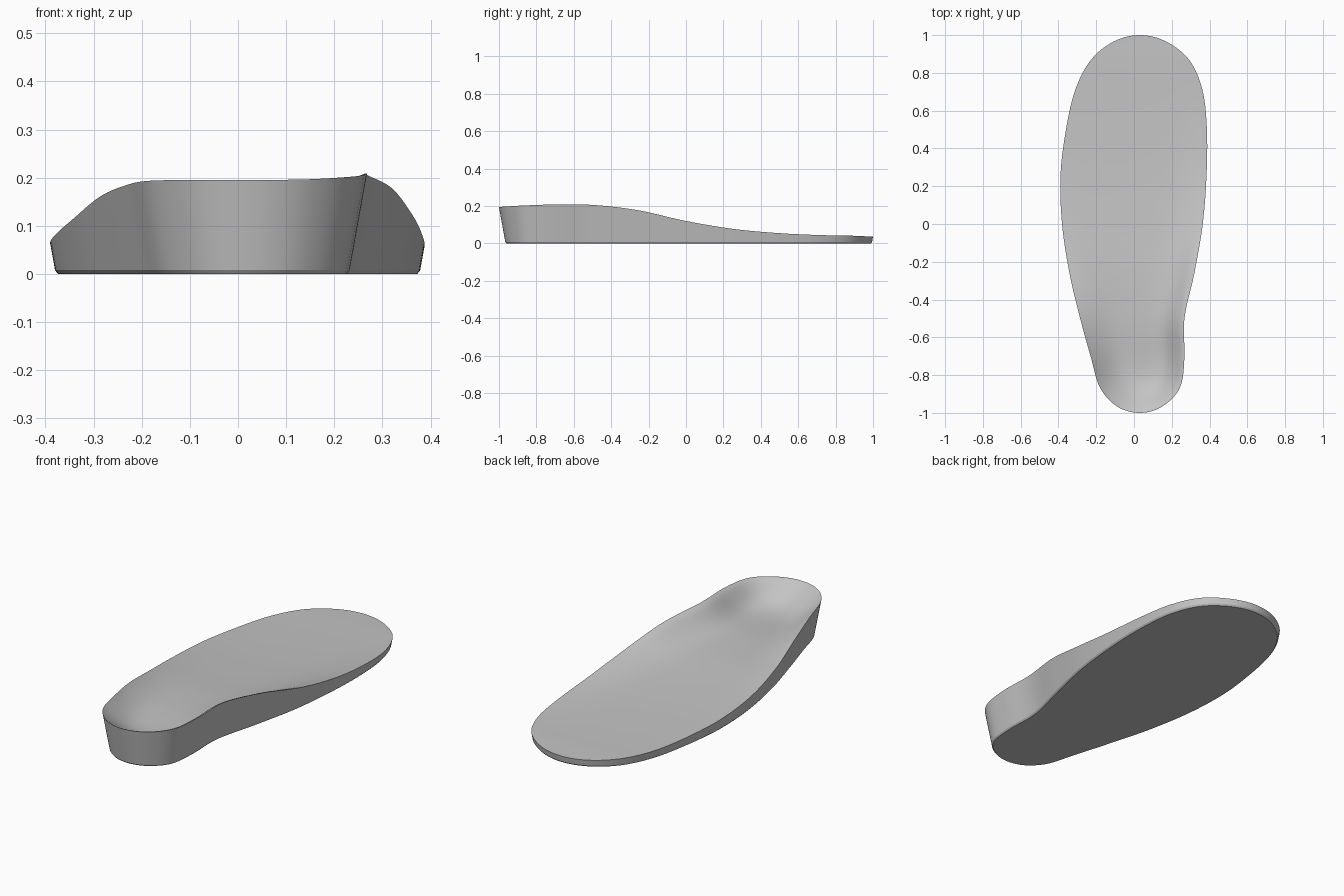
import bpy, bmesh, math
from mathutils import Vector

cube = bpy.data.objects.get("Cube")
if cube:
    bpy.data.objects.remove(cube, do_unlink=True)

# Profiles from heel to toe, at equal angle steps (y = -cos(angle))
LEFT_X = [.03, -.09, -.18, -.228, -.285, -.342, -.381, -.389, -.36, -.312, -.23, -.108, .03]
RIGHT_X = [.03, .15, .243, .267, .267, .32, .364, .384, .386, .363, .294, .17, .03]
LEFT_Z = [.195, .195, .194, .186, .162, .115, .08, .061, .05, .044, .041, .038, .037]
RIGHT_Z = [.195, .197, .203, .208, .206, .178, .12, .077, .055, .045, .042, .038, .037]
FLOOR_Z = [.09, .09, .09, .092, .098, .091, .072, .056, .047, .042, .04, .037, .037]
ROWS, COLS = 96, 40
DRAFT, CHAMFER = 0.18, 0.008


def sample(table, f):
    """Smooth curve through the table, f running from 0 to 1."""
    p = [2 * table[0] - table[1]] + table + [2 * table[-1] - table[-2]]
    i = min(int(f * (len(table) - 1)), len(table) - 2)
    t = f * (len(table) - 1) - i
    a, b, c, d = p[i:i + 4]
    return b + t / 2 * (c - a + t * (2 * a - 5 * b + 4 * c - d + t * (3 * (b - c) + d - a)))


def top_point(row, col):
    """Point on the dished top: rim height at the edge, floor in the middle."""
    f, u = row / ROWS, col / COLS
    y = -math.cos(math.pi * f)
    lx, rx, lz, rz, floor = (sample(t, f) for t in (LEFT_X, RIGHT_X, LEFT_Z, RIGHT_Z, FLOOR_Z))
    t = 2 * u - 1
    end = max(0, (abs(y) - 0.7) / 0.3) ** 2
    dish = (end + (1 - end) * t * t) ** 1.2
    # The lip rolls over softly toward the arch side
    rolled = dish * dish * (3 - 2 * dish)
    dish += (rolled - dish) * u
    rim = lz + (rz - lz) * u
    return Vector((lx + (rx - lx) * u, y, floor + (rim - floor) * dish))


bm = bmesh.new()

# Contoured top surface
grid = [[bm.verts.new(top_point(r, c)) for c in range(COLS + 1)] for r in range(ROWS + 1)]
for r in range(ROWS):
    for c in range(COLS):
        bm.faces.new((grid[r][c], grid[r][c + 1], grid[r + 1][c + 1], grid[r + 1][c]))

# Tapered wall, small chamfer and flat underside
rim = [row[0] for row in grid] + [row[-1] for row in grid[-2:0:-1]]
wall, base = [], []
for i, v in enumerate(rim):
    along = rim[(i + 1) % len(rim)].co - rim[i - 1].co
    inward = Vector((along.y, -along.x, 0)).normalized()
    foot = v.co + inward * DRAFT * (v.co.z - CHAMFER)
    foot.z = CHAMFER
    wall.append(bm.verts.new(foot))
    under = foot + inward * CHAMFER * 0.8
    under.z = 0
    base.append(bm.verts.new(under))
for upper, lower in ((rim, wall), (wall, base)):
    for i in range(len(rim)):
        j = (i + 1) % len(rim)
        bm.faces.new((upper[i], upper[j], lower[j], lower[i]))
bm.faces.new(base)

bmesh.ops.remove_doubles(bm, verts=bm.verts, dist=1e-5)
bmesh.ops.recalc_face_normals(bm, faces=bm.faces)
mesh = bpy.data.meshes.new("insole")
bm.to_mesh(mesh)
bm.free()
insole = bpy.data.objects.new("insole", mesh)
bpy.context.collection.objects.link(insole)

# Plain grey material
grey = bpy.data.materials.new("grey foam")
grey.use_nodes = True
grey.diffuse_color = (0.55, 0.55, 0.55, 1)
grey.node_tree.nodes["Principled BSDF"].inputs["Base Color"].default_value = grey.diffuse_color
mesh.materials.append(grey)

bpy.ops.object.select_all(action='DESELECT')
insole.select_set(True)
bpy.context.view_layer.objects.active = insole
bpy.ops.object.shade_smooth_by_angle(angle=math.radians(25))
